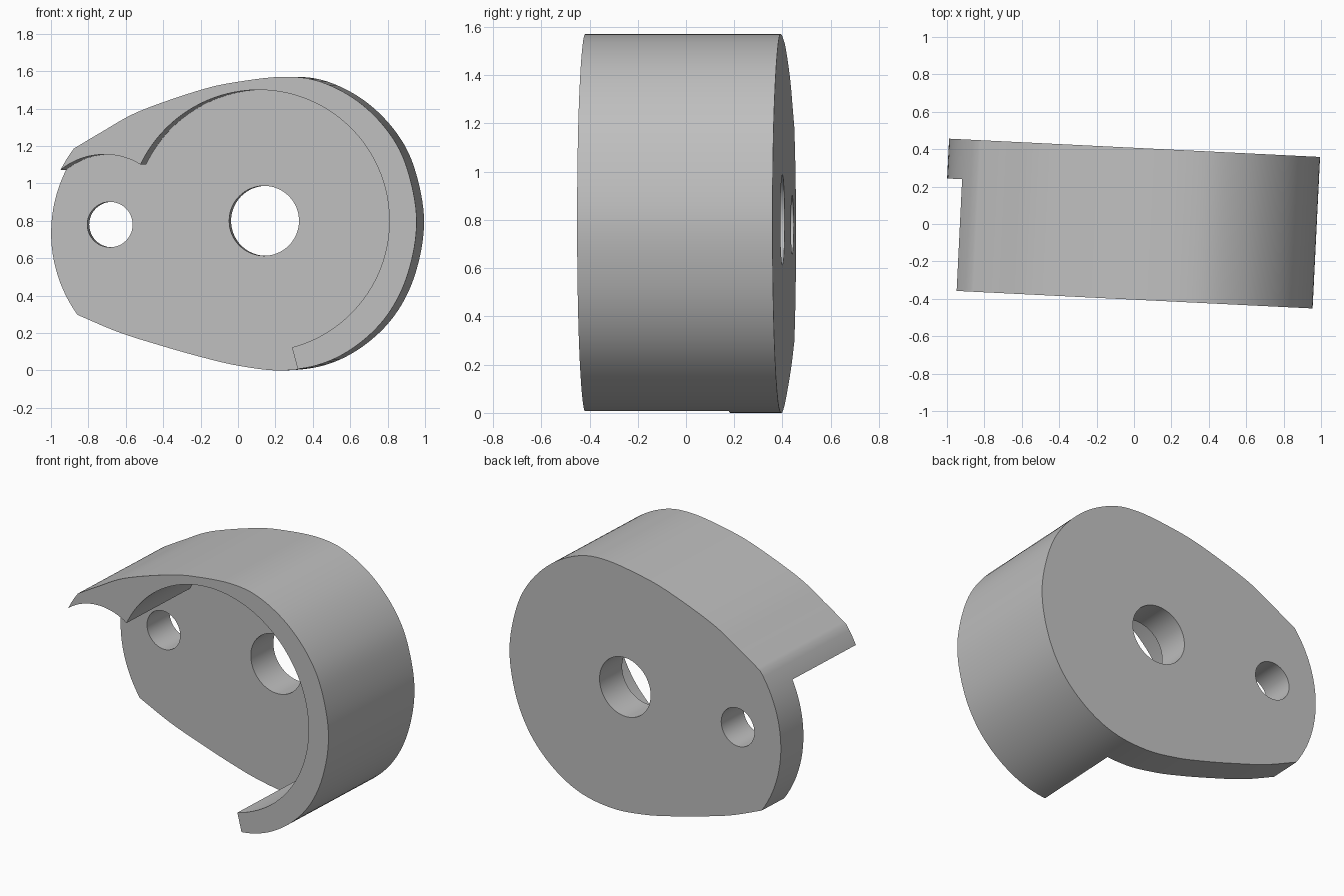
import bpy, bmesh, math
from mathutils import Vector

cube = bpy.data.objects.get("Cube")
if cube:
    bpy.data.objects.remove(cube, do_unlink=True)

TILT = math.radians(-2.82)
FRONT, FLOOR, BACK = -0.404, 0.194, 0.407
HUB = (0.13, 0.80)
PIN = (-0.695, 0.78)

grey = bpy.data.materials.new("plain grey")
grey.use_nodes = True
grey.diffuse_color = (0.52, 0.52, 0.52, 1)
grey.node_tree.nodes["Principled BSDF"].inputs["Base Color"].default_value = (0.52, 0.52, 0.52, 1)


def arc(centre, radius, start, end, steps):
    """Points of a circular arc, angles in degrees."""
    angles = [math.radians(start + (end - start) * i / steps) for i in range(steps + 1)]
    return [(centre[0] + radius * math.cos(a), centre[1] + radius * math.sin(a)) for a in angles]


def smooth_path(points, steps=8):
    """Catmull-Rom curve through the points."""
    p = [Vector(q) for q in points]
    p = [2 * p[0] - p[1]] + p + [2 * p[-1] - p[-2]]
    path = []
    for a, b, c, d in zip(p, p[1:], p[2:], p[3:]):
        for i in range(steps):
            t = i / steps
            path.append(tuple(0.5 * (2 * b + (c - a) * t + (2 * a - 5 * b + 4 * c - d) * t * t
                                     + (3 * b - a - 3 * c + d) * t ** 3)))
    return path + [tuple(points[-1])]


def extrude_profile(name, profile, near, far):
    """Solid made by sweeping an upright profile from near to far."""
    bm = bmesh.new()
    face = bm.faces.new([bm.verts.new((x, near, z)) for x, z in profile])
    swept = bmesh.ops.extrude_face_region(bm, geom=[face])
    verts = [v for v in swept["geom"] if isinstance(v, bmesh.types.BMVert)]
    bmesh.ops.translate(bm, verts=verts, vec=(0, far - near, 0))
    bmesh.ops.recalc_face_normals(bm, faces=bm.faces)
    mesh = bpy.data.meshes.new(name)
    bm.to_mesh(mesh)
    bm.free()
    mesh.materials.append(grey)
    obj = bpy.data.objects.new(name, mesh)
    bpy.context.collection.objects.link(obj)
    obj.rotation_euler.z = TILT
    return obj


# Egg-shaped outline: rounded nose on the left end, smooth sweep around the rest
nose = arc((-0.26, 0.735), 0.75, 143, 215.7, 24)
sweep = smooth_path([nose[-1], (-0.65, 0.205), (-0.43, 0.135), (-0.2, 0.07), (0, 0.024),
                     (0.22, 0), (0.45, 0.03), (0.65, 0.13), (0.82, 0.297), (0.93, 0.52),
                     (0.976, 0.80), (0.925, 1.08), (0.825, 1.275), (0.66, 1.44), (0.46, 1.544),
                     (0.27, 1.57), (0.03, 1.545), (-0.18, 1.50), (-0.51, 1.385),
                     (-0.71, 1.275), nose[0]])
housing = extrude_profile("housing", nose + sweep[1:-1], FRONT, BACK)

# Pocket that leaves the curved wall standing on the back plate
pocket = (arc(HUB, 0.70, -75.2, 154.6, 72) + arc(PIN, 0.375, 60, 180, 36)[1:]
          + [(-1.4, PIN[1]), (-1.4, -0.3)] + arc(HUB, 1.13, -75.2, -75.2, 1)[:1])
cutters = [
    extrude_profile("pocket_cutter", pocket, FRONT - 0.2, FLOOR),
    extrude_profile("hub_hole_cutter", arc(HUB, 0.187, 0, 360, 64)[:-1], FLOOR - 0.1, BACK + 0.1),
    extrude_profile("pin_hole_cutter", arc(PIN, 0.1215, 0, 360, 48)[:-1], FLOOR - 0.1, BACK + 0.1),
]

bpy.ops.object.select_all(action="DESELECT")
bpy.context.view_layer.objects.active = housing
housing.select_set(True)
for cutter in cutters:
    cutter.hide_render = True
    cut = housing.modifiers.new(cutter.name, "BOOLEAN")
    cut.operation = "DIFFERENCE"
    cut.solver = "EXACT"
    cut.object = cutter
bpy.context.view_layer.update()
for cutter in cutters:
    bpy.ops.object.modifier_apply(modifier=cutter.name)
    bpy.data.objects.remove(cutter, do_unlink=True)

bpy.ops.object.shade_smooth_by_angle(angle=math.radians(25))
